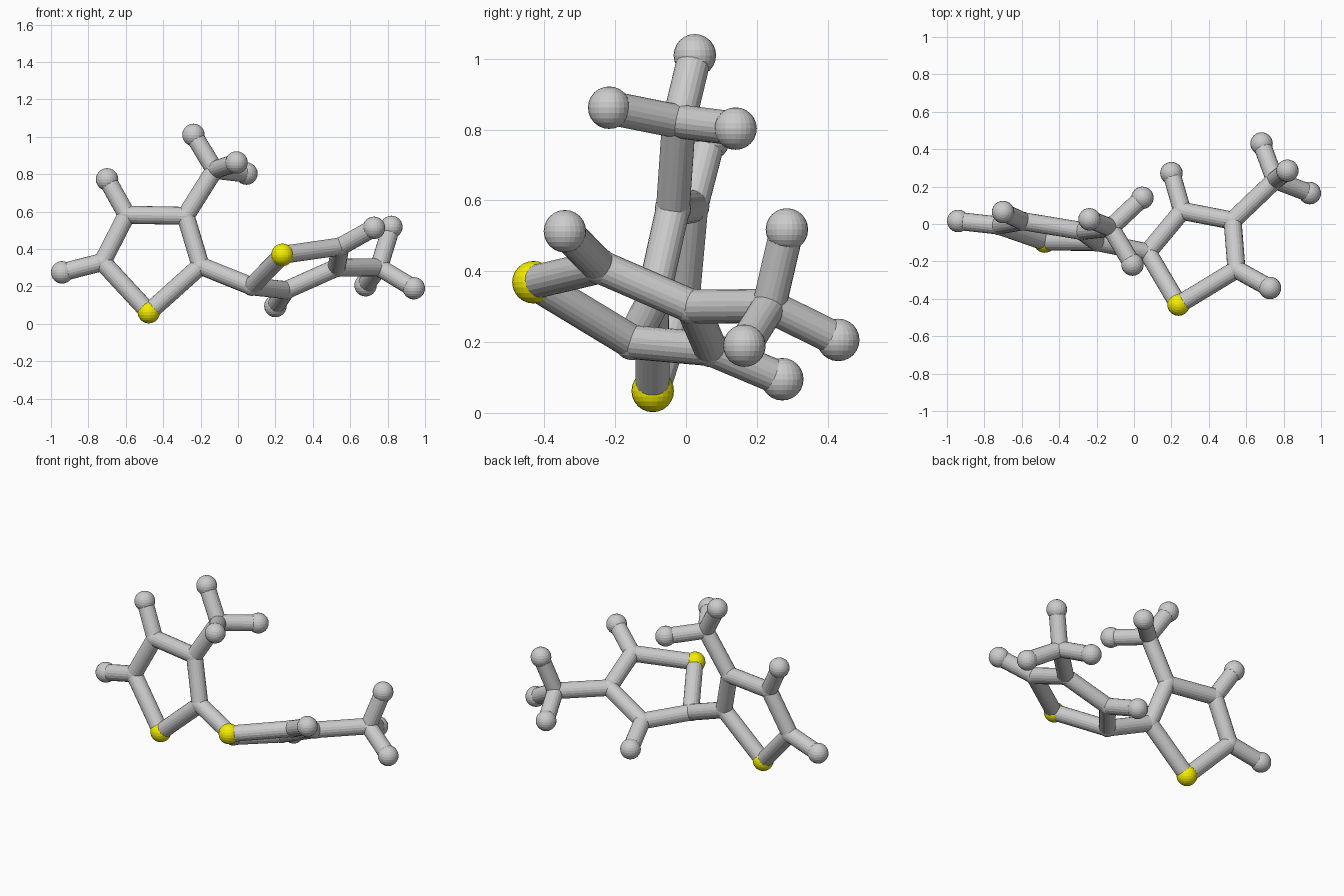
import bpy
from mathutils import Vector

if "Cube" in bpy.data.objects:
    bpy.data.objects.remove(bpy.data.objects["Cube"])

BALL_R, JOINT_R, ROD_R = 0.06, 0.051, 0.048

yellow = bpy.data.materials.new("yellow")
yellow.diffuse_color = (0.9, 0.85, 0.0, 1)
yellow.use_nodes = True
yellow.node_tree.nodes["Principled BSDF"].inputs["Base Color"].default_value = yellow.diffuse_color

# Joint positions: two five-sided rings, each with a three-pronged branch
points = {
    "left_corner": (-0.477, -0.094, 0.062),
    "left_ring_a": (-0.20, -0.096, 0.31),
    "left_ring_b": (-0.28, -0.037, 0.577),
    "left_ring_c": (-0.595, 0.015, 0.583),
    "left_ring_d": (-0.725, -0.008, 0.33),
    "left_tip_c": (-0.70, 0.064, 0.772),
    "left_tip_d": (-0.94, 0.016, 0.275),
    "left_branch": (-0.125, -0.02, 0.823),
    "left_prong_tip_1": (-0.238, 0.025, 1.01),
    "left_prong_tip_2": (-0.008, -0.217, 0.862),
    "left_prong_tip_3": (0.045, 0.14, 0.803),
    "right_corner": (0.238, -0.431, 0.369),
    "right_ring_a": (0.073, -0.152, 0.20),
    "right_ring_b": (0.258, 0.07, 0.18),
    "right_ring_c": (0.527, 0.018, 0.30),
    "right_ring_d": (0.548, -0.243, 0.413),
    "right_tip_b": (0.20, 0.272, 0.095),
    "right_tip_d": (0.727, -0.342, 0.513),
    "right_branch": (0.754, 0.235, 0.302),
    "right_prong_tip_1": (0.82, 0.285, 0.518),
    "right_prong_tip_2": (0.94, 0.165, 0.19),
    "right_prong_tip_3": (0.682, 0.43, 0.206),
}


def ball(name, pos):
    big = "tip" in name or "corner" in name
    bpy.ops.mesh.primitive_uv_sphere_add(segments=24, ring_count=12, location=pos,
                                         radius=BALL_R if big else JOINT_R)
    ob = bpy.context.object
    ob.name = name + ("_ball" if big else "_joint")
    if "corner" in name:
        ob.data.materials.append(yellow)


def rod(a, b):
    p, q = Vector(points[a]), Vector(points[b])
    d = q - p
    bpy.ops.mesh.primitive_cylinder_add(vertices=20, radius=ROD_R, depth=d.length,
                                        location=(p + q) / 2)
    ob = bpy.context.object
    ob.name = f"rod_{a}_to_{b}"
    ob.rotation_euler = d.to_track_quat('Z', 'Y').to_euler()


# Balls and joints
for name, pos in points.items():
    ball(name, pos)

# Ring rods and branch prongs on both sides
for side in ("left_", "right_"):
    ring = [side + n for n in ("corner", "ring_a", "ring_b", "ring_c", "ring_d")]
    for i in range(5):
        rod(ring[i], ring[(i + 1) % 5])
    for i in (1, 2, 3):
        rod(side + "branch", f"{side}prong_tip_{i}")

# Bridge, branch stems and single tips
for a, b in (("left_ring_a", "right_ring_a"),
             ("left_ring_b", "left_branch"), ("right_ring_c", "right_branch"),
             ("left_ring_c", "left_tip_c"), ("left_ring_d", "left_tip_d"),
             ("right_ring_b", "right_tip_b"), ("right_ring_d", "right_tip_d")):
    rod(a, b)
